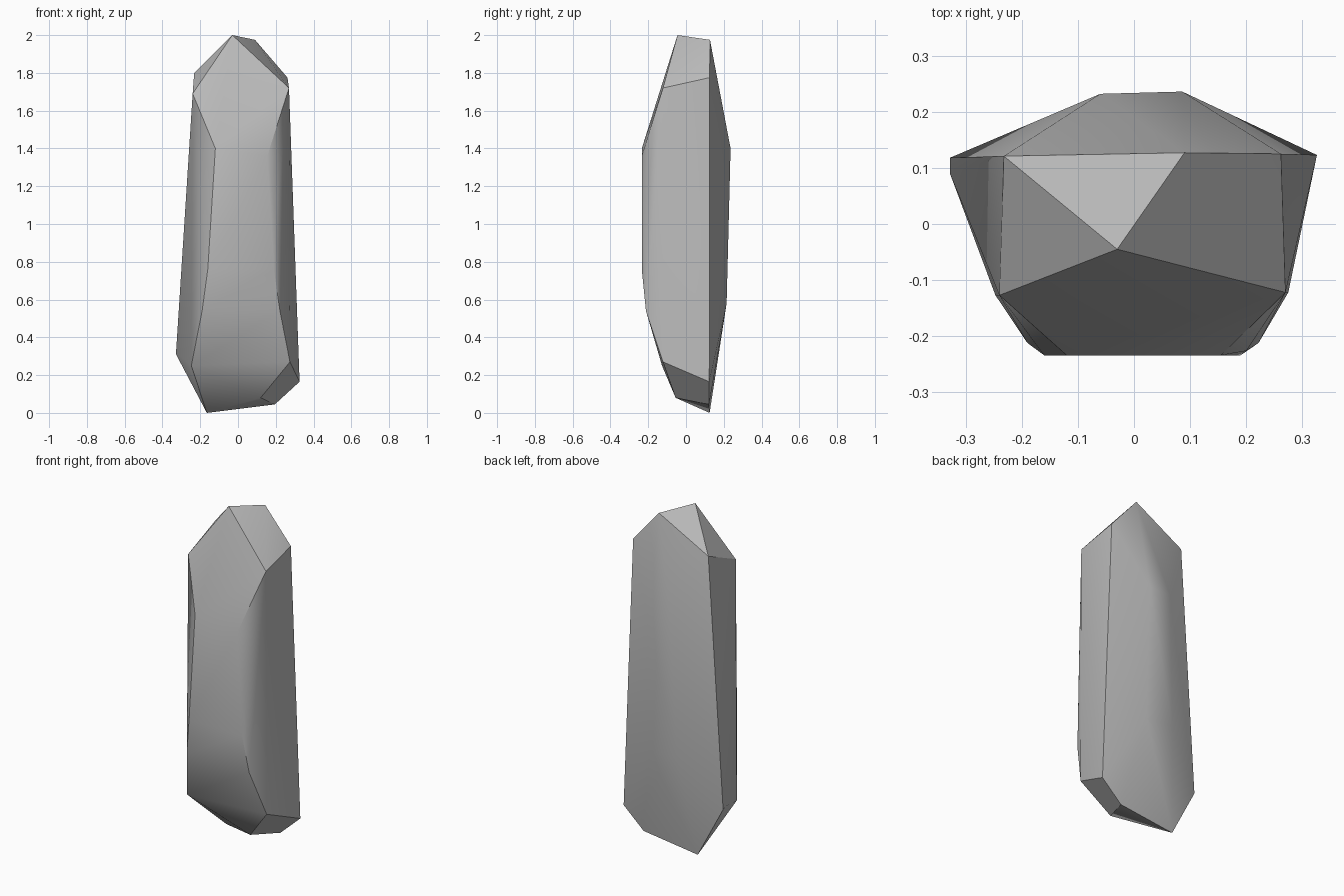
import bpy, bmesh, math

cube = bpy.data.objects.get("Cube")
if cube:
    bpy.data.objects.remove(cube, do_unlink=True)

stone = bpy.data.materials.new("stone grey")
stone.use_nodes = True
colour = (0.5, 0.5, 0.5, 1)
stone.diffuse_color = colour
stone.node_tree.nodes["Principled BSDF"].inputs["Base Color"].default_value = colour

# Key corners of the chiselled pillar rock
crown = [(-.03, -.045, 2), (.09, .127, 1.975)]
shoulders = [(-.24, -.127, 1.69), (-.232, .121, 1.8),
             (.27, -.122, 1.72), (.262, .125, 1.775)]
front_face = [(-.12, -.234, 1.4), (.155, -.234, 1.36),
              (-.16, -.234, .76), (.19, -.234, .76),
              (-.19, -.212, .54), (.222, -.212, .54)]
# worn right front corner
worn_corner = [(.2, -.226, 1.05), (.23, -.19, 1.05), (.25, -.13, 1.05)]
back_face = [(-.06, .232, 1.4), (.086, .236, 1.4),
             (-.09, .215, .6), (.09, .215, .58)]
foot = [(-.247, -.127, .25), (.275, -.122, .27),
        (-.328, .118, .31), (-.328, .09, .32), (.326, .123, .165),
        (-.165, .125, 0), (.195, .122, .045), (.12, -.055, .08)]

# Wrap the corners in a faceted skin
bm = bmesh.new()
for p in crown + shoulders + front_face + worn_corner + back_face + foot:
    bm.verts.new(p)
hull = bmesh.ops.convex_hull(bm, input=bm.verts)
loose = [v for v in bm.verts if not v.link_faces]
bmesh.ops.delete(bm, geom=loose, context='VERTS')
bmesh.ops.dissolve_limit(bm, angle_limit=math.radians(1.5),
                         verts=bm.verts, edges=bm.edges)
bmesh.ops.recalc_face_normals(bm, faces=bm.faces)
mesh = bpy.data.meshes.new("pillar_rock")
bm.to_mesh(mesh)
bm.free()
mesh.materials.append(stone)

rock = bpy.data.objects.new("pillar_rock", mesh)
bpy.context.collection.objects.link(rock)
bpy.ops.object.select_all(action='DESELECT')
rock.select_set(True)
bpy.context.view_layer.objects.active = rock
bpy.ops.object.shade_smooth_by_angle(angle=math.radians(34))
